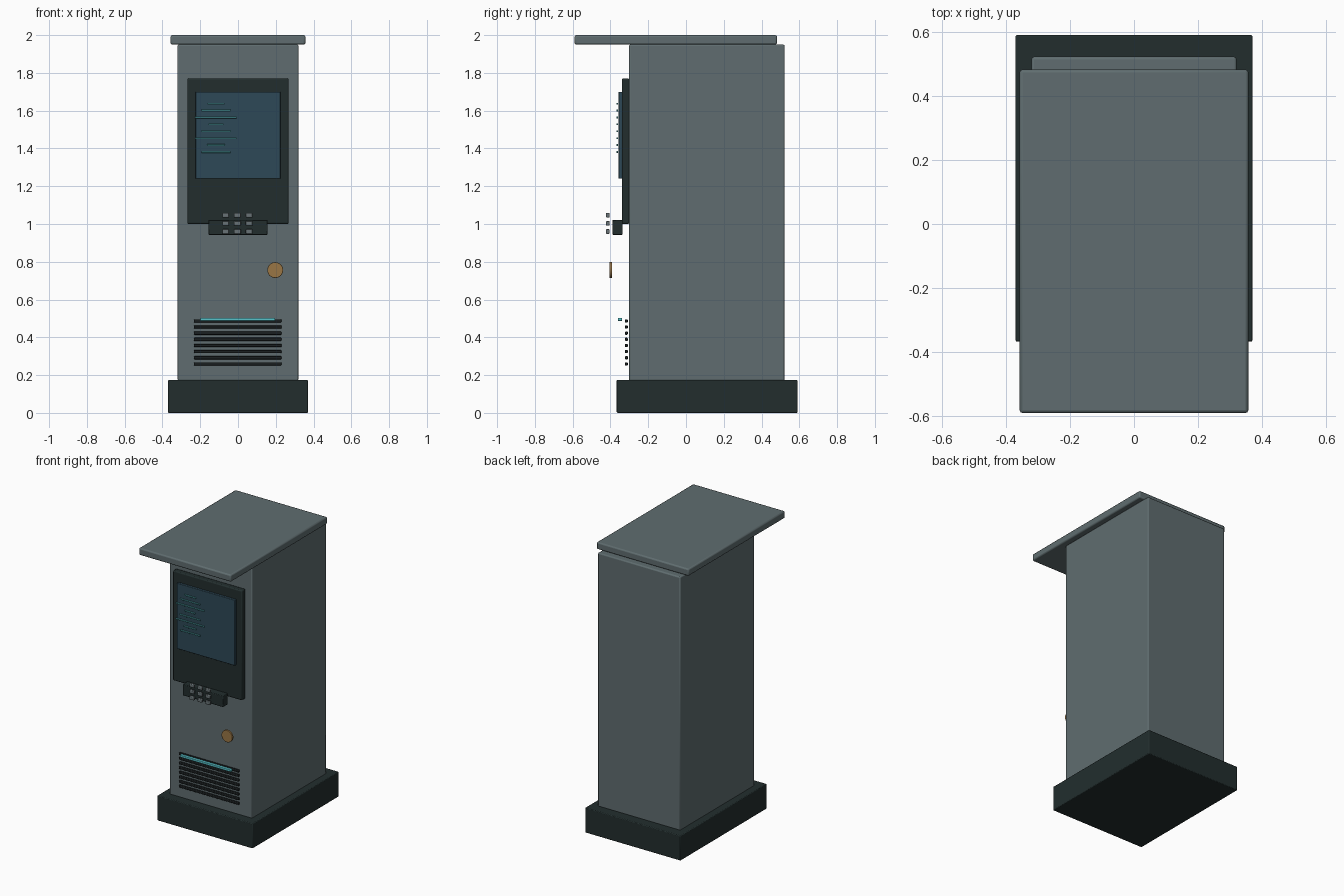
import bpy, math

cube = bpy.data.objects.get("Cube")
if cube:
    bpy.data.objects.remove(cube, do_unlink=True)


def material(name, r, g, b):
    m = bpy.data.materials.new(name)
    m.use_nodes = True
    m.diffuse_color = (r, g, b, 1)
    bsdf = next(n for n in m.node_tree.nodes if n.type == 'BSDF_PRINCIPLED')
    bsdf.inputs["Base Color"].default_value = (r, g, b, 1)
    return m


GREY = material("slate grey", 0.115, 0.152, 0.16)
DARK = material("dark charcoal", 0.016, 0.027, 0.027)
BLACK = material("vent black", 0.01, 0.013, 0.014)
GLASS = material("screen blue", 0.027, 0.066, 0.095)
TEXT = material("screen teal", 0.06, 0.28, 0.3)
LED = material("light cyan", 0.1, 0.55, 0.6)
KEY = material("key grey", 0.14, 0.17, 0.18)
GOLD = material("brass", 0.32, 0.18, 0.06)


def finish(obj, name, mat, bevel, segments=2):
    obj.name = obj.data.name = name
    obj.data.materials.append(mat)
    if bevel:
        mod = obj.modifiers.new("soft edges", 'BEVEL')
        mod.width = bevel
        mod.segments = segments
    bpy.ops.object.shade_smooth_by_angle(angle=math.radians(30))
    return obj


def box(name, mat, xs, ys, zs, bevel=0.0):
    """Bevelled box spanning the given (low, high) ranges."""
    spans = (xs, ys, zs)
    bpy.ops.mesh.primitive_cube_add(size=1, location=[sum(s) / 2 for s in spans])
    obj = bpy.context.object
    obj.scale = [s[1] - s[0] for s in spans]
    bpy.ops.object.transform_apply(location=False, rotation=False, scale=True)
    return finish(obj, name, mat, bevel)


def bar(name, mat, x, half, ys, z, height, bevel):
    return box(name, mat, (x - half, x + half), ys, (z - height / 2, z + height / 2), bevel)


# Cabinet: plinth, body and overhanging roof
box("plinth", DARK, (-0.37, 0.37), (-0.367, 0.59), (0, 0.175), 0.005)
box("cabinet_body", GREY, (-0.32, 0.32), (-0.302, 0.522), (0.17, 1.95), 0.008)
box("roof", GREY, (-0.357, 0.357), (-0.59, 0.482), (1.95, 2.0), 0.009)

# Display: surround, glass and rows of glowing lines
box("screen_surround", DARK, (-0.268, 0.268), (-0.34, -0.3), (1.0, 1.77), 0.007)
box("screen", GLASS, (-0.225, 0.225), (-0.357, -0.338), (1.24, 1.7), 0.003)
line_halves = (0.045, 0.077, 0.11, 0.04, 0.08, 0.11, 0.048, 0.077)
for i, half in enumerate(line_halves):
    bar(f"screen_line_{i + 1}", TEXT, -0.117, half, (-0.368, -0.36), 1.637 - i * 0.0365, 0.009, 0.001)

# Keypad shelf with a three by three set of floating keys
box("keypad", DARK, (-0.157, 0.157), (-0.39, -0.335), (0.943, 1.022), 0.004)
for row in range(3):
    for col in range(3):
        bar(f"key_{row * 3 + col + 1}", KEY, (col - 1) * 0.062 - 0.003, 0.018,
            (-0.423, -0.405), 1.047 - row * 0.0435, 0.025, 0.004)

# Round brass disc
bpy.ops.mesh.primitive_cylinder_add(vertices=32, radius=0.042, depth=0.014,
                                    location=(0.197, -0.398, 0.756),
                                    rotation=(math.pi / 2, 0, 0))
finish(bpy.context.object, "coin_disc", GOLD, 0.002)

# Ventilation slats and light strip
for i in range(8):
    bar(f"vent_slat_{i + 1}", BLACK, -0.002, 0.232, (-0.323, -0.308), 0.487 - i * 0.0325, 0.017, 0.004)
box("light_strip", LED, (-0.2, 0.197), (-0.361, -0.338), (0.487, 0.503), 0.003)
